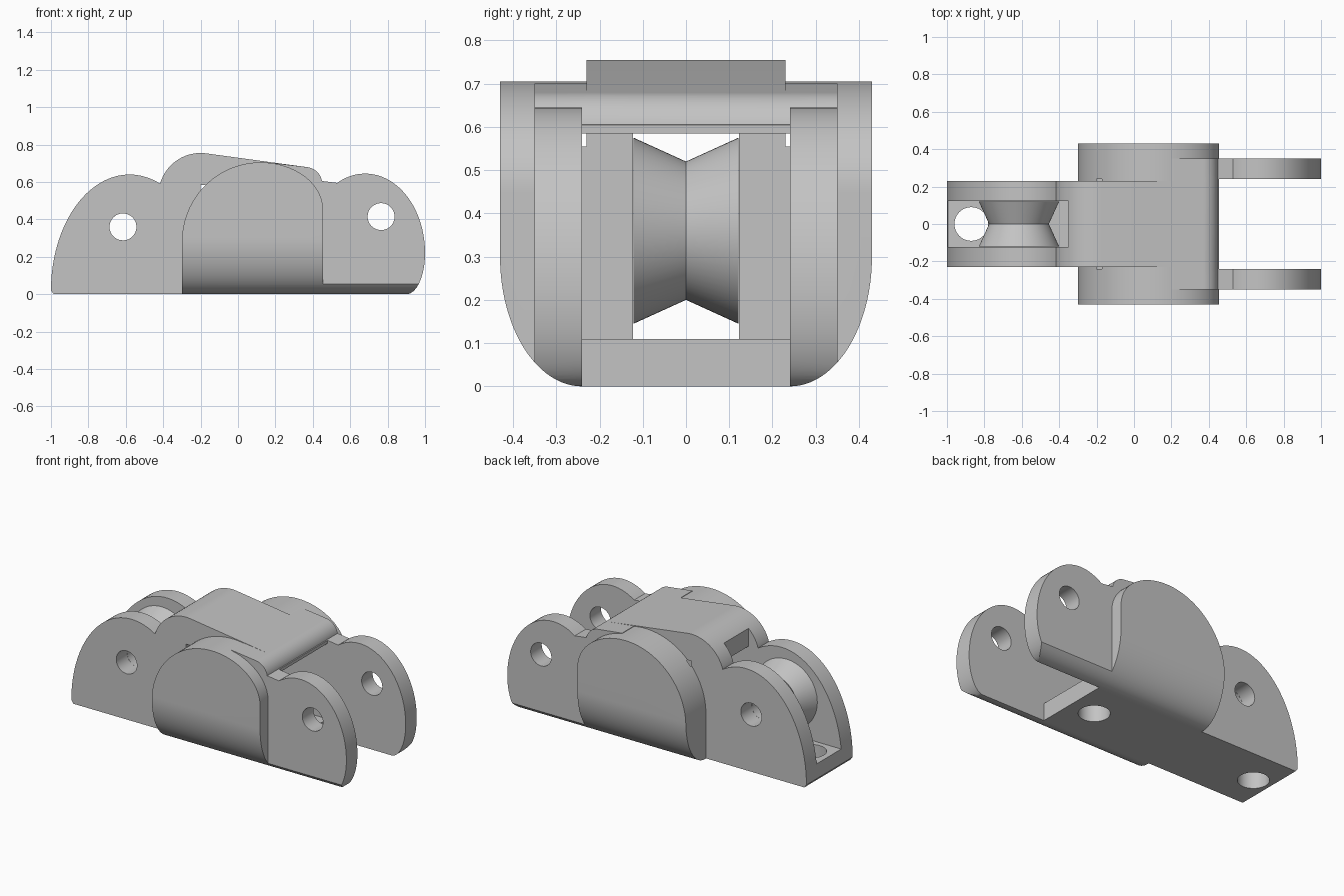
import bpy, bmesh, math

if "Cube" in bpy.data.objects:
    bpy.data.objects.remove(bpy.data.objects["Cube"], do_unlink=True)

steel = bpy.data.materials.new("plain grey")
steel.use_nodes = True
GREY = (0.55, 0.55, 0.55, 1)
steel.diffuse_color = GREY
steel.node_tree.nodes["Principled BSDF"].inputs["Base Color"].default_value = GREY


def arc(cx, cz, rx, rz, start, end, steps=24):
    """Points on an ellipse between two angles in degrees."""
    angles = [math.radians(start + (end - start) * i / steps) for i in range(steps + 1)]
    return [(cx + rx * math.cos(a), cz + rz * math.sin(a)) for a in angles]


def circle(cx, cy, r):
    return arc(cx, cy, r, r, 0, 360, 48)[:-1]


def add_object(name, bm):
    mesh = bpy.data.meshes.new(name)
    bm.to_mesh(mesh)
    bm.free()
    mesh.materials.append(steel)
    obj = bpy.data.objects.new(name, mesh)
    bpy.context.collection.objects.link(obj)
    return obj


def prism(name, points, low, high, axis="y"):
    """Closed solid made by extruding a flat outline along one axis."""
    place = {"x": lambda p, d: (d, p[0], p[1]),
             "y": lambda p, d: (p[0], d, p[1]),
             "z": lambda p, d: (p[0], p[1], d)}[axis]
    bm = bmesh.new()
    near = [bm.verts.new(place(p, low)) for p in points]
    far = [bm.verts.new(place(p, high)) for p in points]
    bm.faces.new(near[::-1])
    bm.faces.new(far)
    for i in range(len(points)):
        bm.faces.new((near[i - 1], near[i], far[i], far[i - 1]))
    if bm.calc_volume(signed=True) < 0:
        bmesh.ops.reverse_faces(bm, faces=bm.faces)
    return add_object(name, bm)


def combine(obj, tool, operation):
    """Bake a boolean into obj, using the first solver that leaves a solid."""
    mod = obj.modifiers.new("boolean", "BOOLEAN")
    mod.operation, mod.object = operation, tool
    for solver in ("EXACT", "MANIFOLD"):
        mod.solver = solver
        bpy.context.view_layer.update()
        graph = bpy.context.evaluated_depsgraph_get()
        mesh = bpy.data.meshes.new_from_object(obj.evaluated_get(graph))
        bm = bmesh.new()
        bm.from_mesh(mesh)
        volume = bm.calc_volume()
        bm.free()
        if volume > 0.05:
            break
    obj.modifiers.remove(mod)
    obj.data = mesh
    bpy.data.objects.remove(tool, do_unlink=True)


# Arched shoulders, a little oversize until the flanks are trimmed
arch = [(-0.3, -0.1)] + arc(0.12, 0.28, 0.42, 0.425, 180, 90) \
    + arc(0.12, 0.45, 0.335, 0.255, 90, 0)[1:] + [(0.455, -0.1)]
frame = prism("frame", arch, -0.5, 0.5)

# Fork lugs, running back under the rounded end of the cap
cap_end = arc(0.36, 0.59, 0.09, 0.09, 83, 10, 14)
slope = -math.tan(math.radians(7))
cap_z = cap_end[0][1] + slope * (0.2 - cap_end[0][0])
lugs = [(0.2, -0.05), (0.2, cap_z)] + cap_end \
    + arc(0.68, 0.22, 0.32, 0.425, 118, 0, 36) \
    + arc(0.9, 0.22, 0.1, 0.22, 0, -90, 16)[1:] + [(0.89, -0.05)]
combine(frame, prism("lugs", lugs, -0.35, 0.35), "UNION")

# Rounded lower flanks
flank = arc(0.24, 0.3, 0.19, 0.3, -90, 0)
section = flank + [(0.43, 0.9), (-0.43, 0.9)] + [(-y, z) for y, z in reversed(flank)]
combine(frame, prism("flank_section", section, -1.2, 1.2, "x"), "INTERSECT")

# Roller cheeks and sloping cap
core = [(-0.985, 0), (-1, 0.02)] + arc(-0.58, 0.02, 0.42, 0.62, 180, 67, 40)[1:] \
    + arc(-0.2, 0.53, 0.225, 0.225, 162, 83) + cap_end + [(0.44, 0)]
combine(frame, prism("core", core, -0.23, 0.23), "UNION")

# Roller slot, then the wider tunnel that opens between the lugs
slot = [(-1.1, 0.11), (-0.15, 0.11), (-0.15, 0.585), (-0.35, 0.585), (-0.35, 1), (-1.1, 1)]
combine(frame, prism("slot", slot, -0.122, 0.122), "DIFFERENCE")
tunnel = [(-0.2, 0.11), (0.455, 0.11), (0.455, -0.1), (1.1, -0.1),
          (1.1, 1), (0.455, 1), (0.455, 0.585), (-0.2, 0.585)]
combine(frame, prism("tunnel", tunnel, -0.24, 0.24), "DIFFERENCE")

# Pin holes across and drain holes through the floor
for x, z in ((-0.615, 0.36), (0.765, 0.415)):
    combine(frame, prism("pin_hole", circle(x, z, 0.072), -0.6, 0.6), "DIFFERENCE")
for x in (-0.87, 0.29):
    combine(frame, prism("floor_hole", circle(x, 0, 0.09), -0.1, 0.2, "z"), "DIFFERENCE")

# Grooved roller, turned from a closed outline of (radius, y)
bm = bmesh.new()
outline = [(0.072, -0.121), (0.215, -0.121), (0.16, 0), (0.215, 0.121), (0.072, 0.121)]
ring = [bm.verts.new((-0.615 + r, y, 0.36)) for r, y in outline]
edges = [bm.edges.new((ring[i], ring[i - 1])) for i in range(len(ring))]
bmesh.ops.spin(bm, geom=ring + edges, cent=(-0.615, 0, 0.36), axis=(0, 1, 0),
               angle=math.tau, steps=64, use_merge=True)
bmesh.ops.remove_doubles(bm, verts=bm.verts, dist=0.0001)
bmesh.ops.recalc_face_normals(bm, faces=bm.faces)
roller = add_object("roller", bm)

for obj in (frame, roller):
    bpy.ops.object.select_all(action="DESELECT")
    obj.select_set(True)
    bpy.context.view_layer.objects.active = obj
    bpy.ops.object.shade_smooth_by_angle(angle=math.radians(20))
